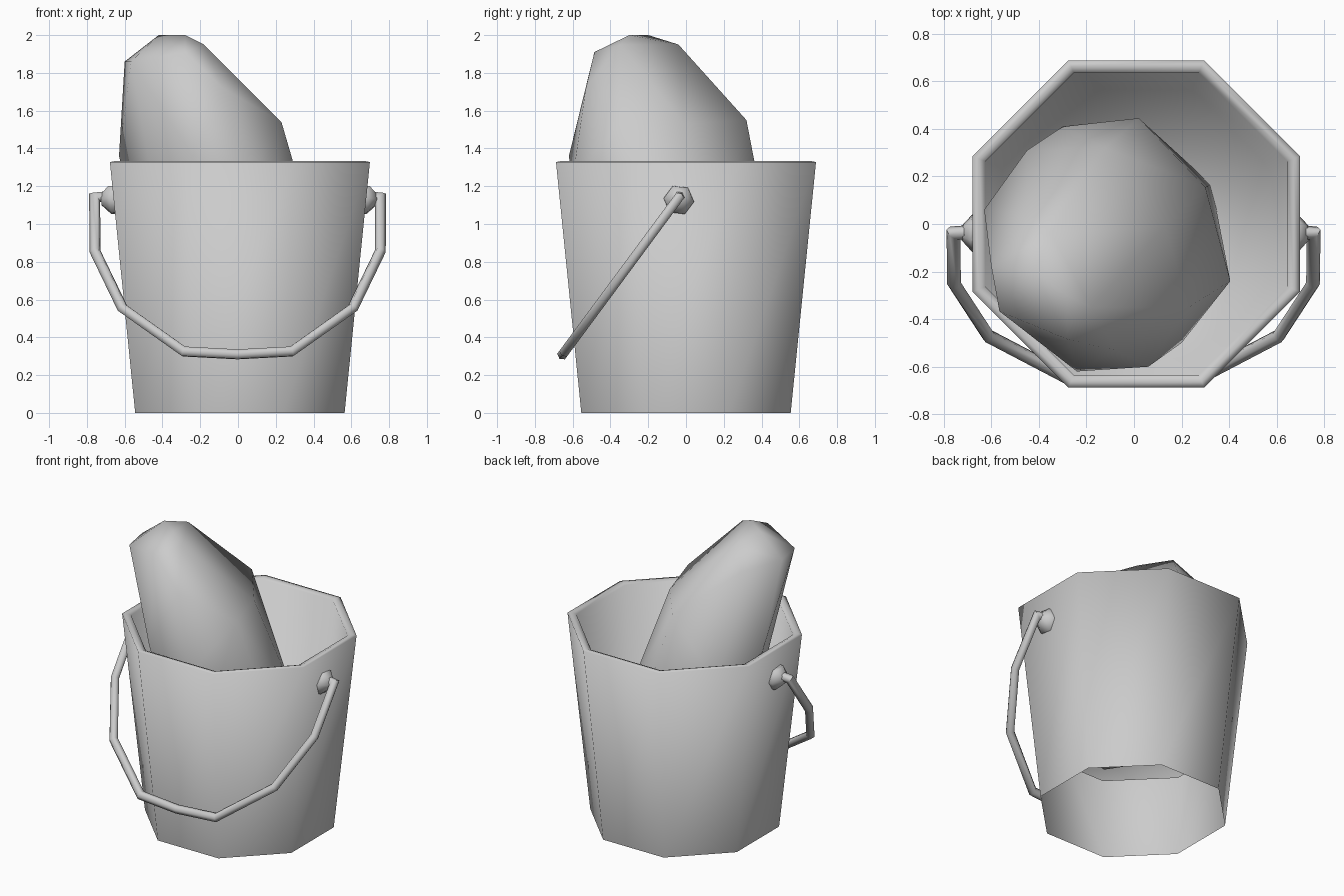
import bpy, bmesh, math
from mathutils import Vector

if "Cube" in bpy.data.objects:
    bpy.data.objects.remove(bpy.data.objects["Cube"])

grey = bpy.data.materials.new("plain_grey")
grey.diffuse_color = (0.6, 0.6, 0.6, 1)
grey.use_nodes = True
grey.node_tree.nodes["Principled BSDF"].inputs["Base Color"].default_value = grey.diffuse_color
CX = 0.01  # bucket axis


def finish(name, bm, angle):
    bmesh.ops.recalc_face_normals(bm, faces=bm.faces[:])
    me = bpy.data.meshes.new(name)
    bm.to_mesh(me)
    bm.free()
    ob = bpy.data.objects.new(name, me)
    bpy.context.collection.objects.link(ob)
    me.materials.append(grey)
    bpy.ops.object.select_all(action='DESELECT')
    ob.select_set(True)
    bpy.context.view_layer.objects.active = ob
    bpy.ops.object.shade_smooth_by_angle(angle=math.radians(angle))
    return ob


def loft(bm, rings, cap_start=True):
    for a, b in zip(rings, rings[1:]):
        n = len(a)
        for i in range(n):
            j = (i + 1) % n
            bm.faces.new((a[i], a[j], b[j], b[i]))
    if cap_start:
        bm.faces.new(rings[0])
    bm.faces.new(rings[-1])


# bucket: eight-sided shell open underneath, with a thin lip and a raised inner floor
bm = bmesh.new()
profile = [(.60, 0), (.745, 1.328), (.717, 1.333), (.688, 1.322), (.61, .55)]
rings = []
for r, z in profile:
    angles = [math.radians(22.5 + 45 * k) for k in range(8)]
    rings.append([bm.verts.new((CX + r * math.cos(a), r * math.sin(a), z)) for a in angles])
loft(bm, rings, cap_start=False)
finish("bucket", bm, 100)

# load: tilted faceted lump, symmetric about its centre
bm = bmesh.new()
centre = Vector((-.12, -.1, 1.14))
crown = [(-.42, -.2, 2.0), (-.28, -.3, 2.0), (-.35, -.04, 1.95), (-.18, -.35, 1.95)]
shoulder = [(-.566, -.367, 1.86), (-.6, -.18, 1.86), (-.45, .04, 1.82), (-.12, .32, 1.55),
            (.13, -.01, 1.53), (.23, -.35, 1.54), (-.08, -.53, 1.72), (-.28, -.485, 1.91)]
belly = [(-.63, .06, 1.36), (-.45, .31, 1.14), (-.3, .41, 1.05), (.02, .445, .9), (.3, .155, .9),
         (.405, -.24, .94), (.2, -.5, 1.15), (.06, -.6, 1.24), (-.24, -.62, 1.36)]
for p in crown + shoulder:
    bm.verts.new(p)
    bm.verts.new(2 * centre - Vector(p))
for p in belly:
    bm.verts.new(p)
bmesh.ops.convex_hull(bm, input=bm.verts[:])
bmesh.ops.delete(bm, geom=[v for v in bm.verts if not v.link_faces], context='VERTS')
finish("load", bm, 60)

# handle mounts: six-sided tapered knobs leaning with the walls
for side, label in ((-1, "left"), (1, "right")):
    bm = bmesh.new()
    loops = []
    for r, x in ((.083, .65), (.08, .685), (.03, .73)):
        loop = []
        for k in range(6):
            a = k * math.pi / 3 - .12
            dz = r * math.sin(a)
            loop.append(bm.verts.new((CX * .5 + side * (x + .11 * dz), -.038 + r * math.cos(a), 1.127 + dz)))
        loops.append(loop)
    loft(bm, loops)
    finish(label + "_mount", bm, 60)

# handle: bent rod hanging forward in one slanted plane
half = [(.71, 1.145), (.757, 1.14), (.755, .855), (.61, .555), (.285, .325)]
path = [(-x, z) for x, z in half] + [(0, .31)] + [(x, z) for x, z in reversed(half)]
points = [Vector((x - .002, -.035 - (1.145 - z) * .74, z)) for x, z in path]
normal = Vector((0, .74, 1)).cross(Vector((1, 0, 0))).normalized()
bm = bmesh.new()
loops = []
for i, p in enumerate(points):
    t0 = (p - points[i - 1]).normalized() if i else None
    t1 = (points[i + 1] - p).normalized() if i < len(points) - 1 else None
    t = ((t0 or t1) + (t1 or t0)).normalized()
    across = t.cross(normal).normalized()
    miter = 1 / max(.6, t.dot(t0 or t1))
    loops.append([bm.verts.new(p + .029 * (math.cos(k * math.pi / 3) * miter * across
                                          + math.sin(k * math.pi / 3) * normal)) for k in range(6)])
loft(bm, loops)
finish("handle", bm, 65)
